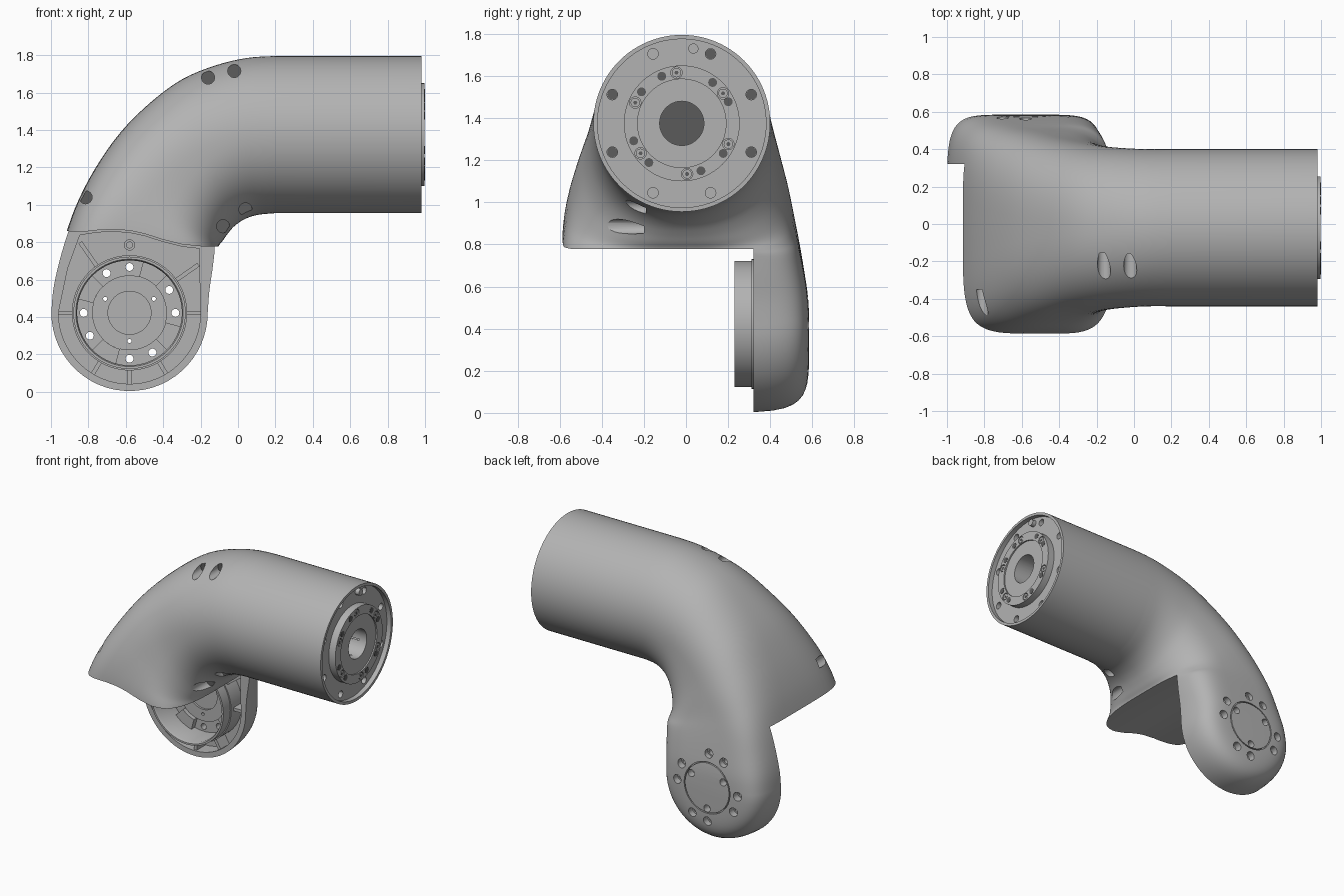
import bpy, bmesh, math
from mathutils import Vector

if "Cube" in bpy.data.objects:
    bpy.data.objects.remove(bpy.data.objects["Cube"])


def material(name, c):
    m = bpy.data.materials.new(name)
    m.use_nodes = True
    m.diffuse_color = (c, c, c, 1)
    bsdf = m.node_tree.nodes["Principled BSDF"]
    bsdf.inputs["Base Color"].default_value = (c, c, c, 1)
    bsdf.inputs["Roughness"].default_value = 0.6
    return m


GREY = material("cast grey", 0.45)
DARK = material("dark grey", 0.11)
TUBE = Vector((0, -0.02, 1.375))     # tube axis, along x
HUB = Vector((-0.58, 0, 0.422))      # joint axis, along y
R, DEPTH, POWER = 0.42, 0.585, 6     # joint lobe size and roundness


def finish(bm, name, mat=GREY):
    bmesh.ops.remove_doubles(bm, verts=bm.verts, dist=1e-5)
    bmesh.ops.recalc_face_normals(bm, faces=bm.faces)
    me = bpy.data.meshes.new(name)
    bm.to_mesh(me)
    bm.free()
    me.materials.append(mat)
    ob = bpy.data.objects.new(name, me)
    bpy.context.collection.objects.link(ob)
    return ob


def skin(bm, rings, wrap=False):
    """Bridge equal rings of points with quads."""
    rows = [[bm.verts.new(p) for p in ring] for ring in rings]
    n = len(rows[0])
    pairs = list(zip(rows, rows[1:])) + ([(rows[-1], rows[0])] if wrap else [])
    for a, b in pairs:
        for i in range(n):
            bm.faces.new((a[i], a[(i + 1) % n], b[(i + 1) % n], b[i]))
    if not wrap:
        bm.faces.new(rows[0])
        bm.faces.new(rows[-1])


def lathe(bm, profile, centre, axis, seg=64):
    """Revolve a closed (radius, height) profile about the x or y axis."""
    rings = []
    for k in range(seg):
        a = 2 * math.pi * k / seg
        c, s = math.cos(a), math.sin(a)
        rings.append([Vector((h, r * c, r * s) if axis == "X" else (r * c, h, r * s)) + centre
                      for r, h in profile])
    skin(bm, rings, True)
    bmesh.ops.remove_doubles(bm, verts=bm.verts, dist=1e-5)
    bmesh.ops.dissolve_degenerate(bm, edges=bm.edges, dist=1e-6)


def rods(name, spots, r, a, b, axis, mat=GREY, seg=24):
    """Several equal cylinders in one mesh."""
    bm = bmesh.new()
    for p in spots:
        lathe(bm, [(0, a), (r, a), (r, b), (0, b)], Vector(p), axis, seg)
    return finish(bm, name, mat)


def prism(name, points, y0, y1):
    bm = bmesh.new()
    skin(bm, [[(x, y, z) for x, z in points] for y in (y0, y1)])
    return finish(bm, name)


def cut(ob, cutter, keep=False):
    mod = ob.modifiers.new("cut", "BOOLEAN")
    mod.operation, mod.solver, mod.object = "DIFFERENCE", "EXACT", cutter
    bpy.context.view_layer.objects.active = ob
    bpy.ops.object.modifier_apply(modifier=mod.name)
    if not keep:
        bpy.data.objects.remove(cutter)


def around(centre, radius, angles, axis):
    out = []
    for d in angles:
        c, s = radius * math.cos(math.radians(d)), radius * math.sin(math.radians(d))
        out.append(centre + Vector((0, c, s) if axis == "X" else (c, 0, s)))
    return out


# Main casting: outer x,z / inner x,z / front y / back y / roundness
SECTIONS = [
    (.2, 1.795, .2, .955, -.44, .40, 2), (.05, 1.785, .1, .945, -.44, .40, 2.03),
    (-.12, 1.745, .03, .92, -.447, .405, 2.1), (-.3, 1.67, -.02, .885, -.46, .415, 2.25),
    (-.47, 1.545, -.055, .845, -.483, .435, 2.5), (-.63, 1.385, -.08, .81, -.52, .462, 2.85),
    (-.76, 1.2, -.1, .785, -.557, .492, 3.3), (-.855, 1.02, -.108, .765, -.58, .515, 4),
    (-.915, .86, -.117, .74, -.588, .537, 4.7), (-.96, .7, -.13, .66, -.588, .56, 5),
    (-.99, .55, -.15, .54, -.585, .58, 5.5), (-1, HUB.z, -.16, HUB.z, -DEPTH, DEPTH, POWER)]
N = 96
TURNS = [2 * math.pi * k / N for k in range(N)]


def spow(v, e):
    return math.copysign(abs(v) ** e, v) if abs(v) > 1e-9 else 0.0


def section(ox, oz, ix, iz, yf, yb, n):
    ring = []
    for u in TURNS:
        a, b = spow(math.cos(u), 2 / n), spow(math.sin(u), 2 / n)
        ring.append(((ox + ix + a * (ox - ix)) / 2, (yf + yb + b * (yb - yf)) / 2,
                     (oz + iz + a * (oz - iz)) / 2))
    return ring


def lobe_section(dz):
    top = DEPTH * (1 - (dz / R) ** POWER) ** (1 / POWER)
    ring = []
    for u in TURNS:
        y = top * spow(math.sin(u), 2 / POWER)
        rho = R * max(0, 1 - (abs(y) / DEPTH) ** POWER) ** (1 / POWER)
        x = math.sqrt(max(0, rho * rho - dz * dz))
        ring.append((HUB.x - math.copysign(x, math.cos(u)), y, HUB.z - dz))
    return ring


def spline(rows, steps):
    pad = [rows[0]] + rows + [rows[-1]]
    for p, q, r, s in zip(pad, pad[1:], pad[2:], pad[3:]):
        for k in range(steps):
            t = k / steps
            yield [b + .5 * t * (c - a + t * (2 * a - 5 * b + 4 * c - d + t * (3 * (b - c) + d - a)))
                   for a, b, c, d in zip(p, q, r, s)]
    yield rows[-1]


rings = [section(.98, 1.795, .98, .955, -.44, .40, 2)]
rings += [section(*row) for row in spline(SECTIONS, 4)]
rings += [lobe_section(R * math.sin(math.radians(a))) for a in range(6, 90, 6)]
rings.append(lobe_section(R * .9995))
bm = bmesh.new()
skin(bm, rings)
body = finish(bm, "elbow_housing")

# Wavy lower edge of the hood, open in front of the joint lobe
WAVE = [(-.92, .86), (-.85, .853), (-.75, .864), (-.67, .868), (-.58, .862), (-.5, .845),
        (-.4, .813), (-.3, .788), (-.2, .778)]
cut(body, prism("hood_cutter", [(-1.2, .87)] + WAVE + [(.1, .776), (.1, -.3), (-1.2, -.3)], -1, .32))

# Hollow in the front of the lobe
arc = [(HUB.x + .38 * math.cos(a), HUB.z + .38 * math.sin(a))
       for a in (math.pi * (1 + k / 32) for k in range(33))]
top = [(x, z - .012) for x, z in reversed(WAVE) if -.83 < x < -.22]
cut(body, prism("pocket_cutter", arc + [(-.205, .60), (-.205, .765)] + top + [(-.845, .838), (-.91, .66)],
                .2, .435))

# Joint hub with a stepped floor
bm = bmesh.new()
lathe(bm, [(.115, .446), (.115, .42), (.2, .42), (.2, .43), (.28, .43), (.28, .245), (.287, .23),
           (.3, .23), (.3, .31), (.308, .31), (.308, .446)], HUB, "Y", 96)
hub = finish(bm, "joint_hub")

# Bolt holes through the joint, counterbored at the back
BOLTS = around(HUB, .245, (90, 120, 30, 0, -60, -90, -150, 180), "Y")
PINS = around(HUB, .15, (30, 150, -90), "Y")
for spots, r, wide in ((BOLTS, .021, .032), (PINS, .011, .026)):
    drill = rods("drill", spots, r, .3, .8, "Y")
    cut(hub, drill, True)
    cut(body, drill)
    cut(body, rods("counterbore", spots, wide, .53, .8, "Y"))
bm = bmesh.new()
lathe(bm, [(.178, .56), (.186, .56), (.186, .7), (.178, .7)], HUB, "Y", 72)
cut(body, finish(bm, "groove_cutter"))

# Pads beside the bolt holes on the hub floor
for start in (60, 150, -30, -120):
    ang = [math.radians(start - 15 + k * 3) for k in range(11)]
    pad = [(HUB.x + r * math.cos(a), HUB.z + r * math.sin(a))
           for r, seq in ((.2, ang), (.282, ang[::-1])) for a in seq]
    prism("hub_pad", pad, .39, .435)

# Stiffening ribs
for deg, end in ((0, .4), (180, .4), (-90, .4), (-59, .4), (-121, .4), (35, .45), (125, .46)):
    d = Vector((math.cos(math.radians(deg)), math.sin(math.radians(deg))))
    s = Vector((-d.y, d.x)) * .011
    o = Vector((HUB.x, HUB.z))
    prism("rib", [tuple(o + d * r + s * k) for r, k in ((.295, -1), (end, -1), (end, 1), (.295, 1))],
          .335, .44)
bm = bmesh.new()
lathe(bm, [(.016, .44), (.016, .325), (.03, .325), (.03, .44)], Vector((-.58, 0, .785)), "Y", 24)
finish(bm, "screw_boss")

# Cover screw holes drilled into the housing
COVER = ((-.16, 1.68, -.155), (-.02, 1.715, -.155), (-.815, 1.04, -.35),
         (-.08, .885, -.2), (.04, .975, -.19))
for x, z, floor in COVER:
    cut(body, rods("screw_cutter", [(x, 0, z)], .035, -1, floor, "Y"))

# Tube end: recess, long bore with a slanted end, bolt holes
cut(body, rods("recess_cutter", [TUBE], .4, .945, 1.1, "X", seg=96))
bore = rods("bore_cutter", [TUBE], .107, -.2, 1.1, "X", seg=64)
for v in bore.data.vertices:
    if v.co.x < 0:
        v.co.x += v.co.z - TUBE.z
cut(body, bore)
RIM = around(TUBE, .357, [22.5 + 45 * k for k in range(8)], "X")
cut(body, rods("rim_cutter", RIM, .025, .9, 1.1, "X"))
rods("rim_hole_floor", [RIM[k] for k in (0, 1, 3, 4, 7)], .0245, .899, .905, "X", DARK)

# Dark floors of the cover screw holes
body.data.materials.clear()
for mat in (GREY, DARK):
    body.data.materials.append(mat)
for face in body.data.polygons:
    c = face.center
    face.material_index = int(face.normal.y < -.99 and any(
        abs(c.y - floor) < .002 and math.hypot(c.x - x, c.z - z) < .035 for x, z, floor in COVER))

bm = bmesh.new()
lathe(bm, [(.105, .93), (.105, .988), (.21, .988), (.21, .998), (.275, .998), (.275, .93)],
      TUBE, "X", 96)
flange = finish(bm, "output_flange")
rods("rim_pin", [TUBE + Vector((0, .055, .355))], .024, .94, .975, "X")

# Flange screws with sockets, and plain dark holes
SCREWS = around(TUBE, .242, [36 + 60 * k for k in range(6)], "X")
cut(flange, rods("screw_seat", SCREWS, .027, .985, 1.1, "X"))
rods("flange_screw", SCREWS, .022, .98, .996, "X")
rods("screw_socket", SCREWS, .01, .99, .998, "X", DARK, 6)
HOLES = around(TUBE, .243, (113, 53, 25, -36, -68, -130, 142, -160), "X")
rods("flange_hole", HOLES, .021, .994, 1.0, "X", DARK)

# Smooth shading with crisp edges
for ob in bpy.context.scene.objects:
    ob.select_set(ob.type == "MESH")
bpy.context.view_layer.objects.active = body
bpy.ops.object.shade_smooth_by_angle(angle=math.radians(32))
